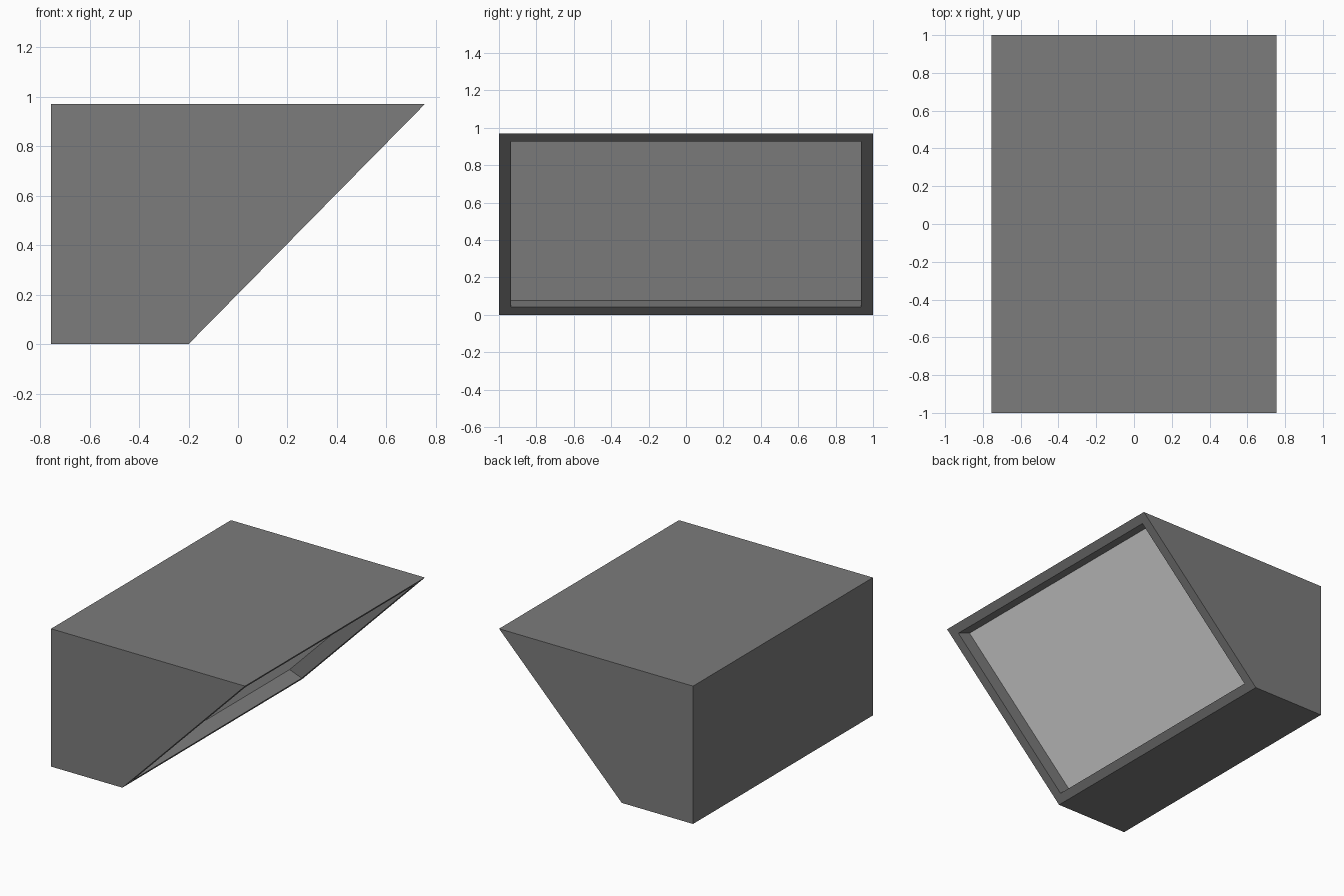
import bpy, bmesh
from mathutils import Vector

if "Cube" in bpy.data.objects:
    bpy.data.objects.remove(bpy.data.objects["Cube"])


def material(name, v):
    m = bpy.data.materials.new(name)
    m.diffuse_color = (v, v, v, 1)
    m.use_nodes = True
    m.node_tree.nodes["Principled BSDF"].inputs["Base Color"].default_value = m.diffuse_color
    return m


# Side profile (x, z) of the wedge housing; the slanted edge is the second one
profile = [(-0.755, 0), (-0.2, 0), (0.755, 0.97), (-0.755, 0.97)]
RIM, RIM_Y = 0.06, 0.935
RECESS = Vector((-0.095, 0, 0.035))

bm = bmesh.new()
side = bm.faces.new([bm.verts.new((x, -1, z)) for x, z in profile])
ext = bmesh.ops.extrude_face_region(bm, geom=[side])
new_verts = [g for g in ext["geom"] if isinstance(g, bmesh.types.BMVert)]
bmesh.ops.translate(bm, verts=new_verts, vec=(0, 2, 0))
bmesh.ops.recalc_face_normals(bm, faces=bm.faces)
bm.normal_update()

# Rim around the slanted opening
slant = max(bm.faces, key=lambda f: f.normal.dot(Vector((1, 0, -1))))
bmesh.ops.inset_region(bm, faces=[slant], thickness=RIM, use_even_offset=True)
for v in slant.verts:
    v.co.y = RIM_Y if v.co.y > 0 else -RIM_Y

# Recess with tilted walls, and the light screen at its bottom
ext = bmesh.ops.extrude_discrete_faces(bm, faces=[slant])
screen = ext["faces"][0]
bmesh.ops.translate(bm, verts=list(screen.verts), vec=RECESS)
screen.material_index = 1

mesh = bpy.data.meshes.new("housing")
bm.to_mesh(mesh)
bm.free()
mesh.materials.append(material("dark grey", 0.2))
mesh.materials.append(material("light grey", 0.8))
housing = bpy.data.objects.new("housing", mesh)
bpy.context.collection.objects.link(housing)
